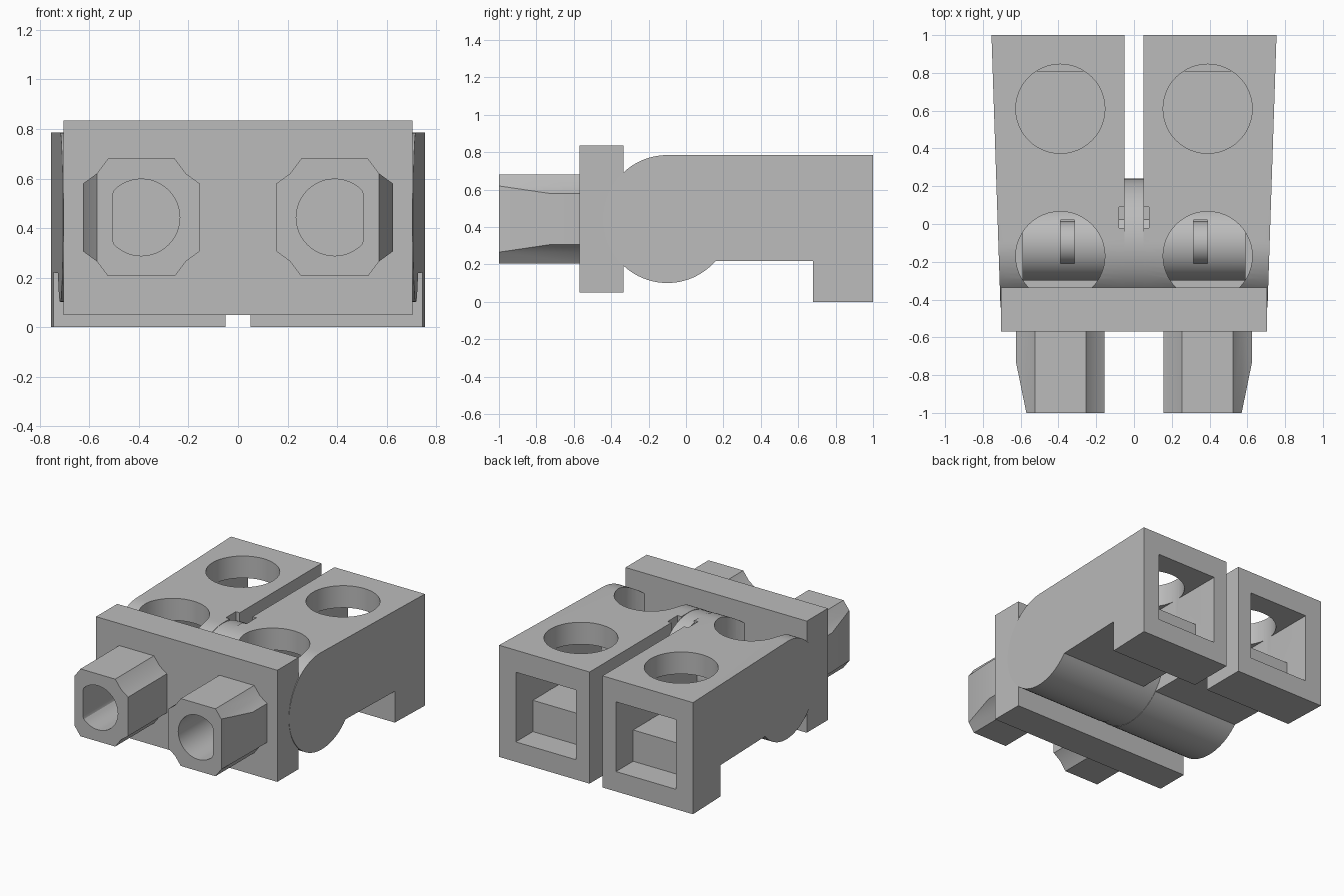
import bpy, bmesh, math

default = bpy.data.objects.get("Cube")
if default:
    bpy.data.objects.remove(default, do_unlink=True)

GREY = (0.5, 0.5, 0.5, 1)
mat = bpy.data.materials.new("plain grey")
mat.use_nodes = True
mat.diffuse_color = GREY
mat.node_tree.nodes["Principled BSDF"].inputs["Base Color"].default_value = GREY

SIDE = 0.39            # sideways centre of each arm and stud
PIVOT = (-0.1, 0.443)  # hinge axis in y, z
RADIUS = 0.342
PLACE = {"x": lambda u, v, t: (t, u, v),
         "y": lambda u, v, t: (u, t, v),
         "z": lambda u, v, t: (u, v, t)}


def arc(centre, r, start=0, end=360, n=48):
    steps = n if end - start == 360 else n + 1
    angles = [math.radians(start + (end - start) * i / n) for i in range(steps)]
    return [(centre[0] + r * math.cos(a), centre[1] + r * math.sin(a)) for a in angles]


def prism(name, outline, axis, lo, hi):
    """Extrude a flat outline along an axis."""
    bm = bmesh.new()
    ends = [[bm.verts.new(PLACE[axis](u, v, t)) for u, v in outline] for t in (lo, hi)]
    for ring in ends:
        bm.faces.new(ring)
    for i in range(len(outline)):
        j = (i + 1) % len(outline)
        bm.faces.new((ends[0][i], ends[0][j], ends[1][j], ends[1][i]))
    bmesh.ops.recalc_face_normals(bm, faces=bm.faces)
    mesh = bpy.data.meshes.new(name)
    bm.to_mesh(mesh)
    bm.free()
    mesh.materials.append(mat)
    ob = bpy.data.objects.new(name, mesh)
    bpy.context.collection.objects.link(ob)
    return ob


def box(name, x, y, z):
    return prism(name, [(x[0], y[0]), (x[1], y[0]), (x[1], y[1]), (x[0], y[1])], "z", *z)


def apply(ob, mod):
    bpy.ops.object.select_all(action="DESELECT")
    ob.select_set(True)
    bpy.context.view_layer.objects.active = ob
    bpy.ops.object.modifier_apply(modifier=mod.name)


def cut(ob, cutter):
    cutter.hide_render = True
    mod = ob.modifiers.new("cut", "BOOLEAN")
    mod.operation = "DIFFERENCE"
    mod.solver = "EXACT"
    mod.object = cutter
    apply(ob, mod)
    bpy.data.objects.remove(cutter, do_unlink=True)


def mirror(ob):
    mod = ob.modifiers.new("mirror", "MIRROR")
    mod.use_mirror_merge = False
    apply(ob, mod)


def smooth(ob):
    bpy.ops.object.select_all(action="DESELECT")
    ob.select_set(True)
    bpy.context.view_layer.objects.active = ob
    bpy.ops.object.shade_smooth_by_angle(angle=math.radians(25))


# Arms: rounded hinge end, straight body, deep rear foot
profile = arc(PIVOT, RADIUS, 90, 319) + [(0.68, 0.22), (0.68, 0), (1, 0), (1, 0.785)]
arms = prism("arms", profile, "x", 0.05, 0.7)
for v in arms.data.vertices:
    if v.co.x > 0.5:
        v.co.x = 0.707 + 0.033 * (v.co.y + 0.44)
# Stepped square channel from the rear
channel = [(1.1, 0.14), (1.1, 0.63), (-0.1, 0.63), (-0.1, 0.36), (0.81, 0.36), (0.81, 0.14)]
cut(arms, prism("channel", channel, "x", SIDE - 0.234, SIDE + 0.234))
# Round openings in the top
for y in (0.61, -0.17):
    cut(arms, prism("opening", arc((SIDE, y), 0.236), "z", 0.361, 1))
# Small relief beside the centre gap
cut(arms, box("relief", (0, 0.08), (-0.02, 0.09), (0.6, 1)))
mirror(arms)

# Hinge: centre disc, axle with grooves, inner core
disc = prism("hinge_disc", arc(PIVOT, RADIUS - 0.002), "x", -0.052, 0.052)
axle = prism("axle", arc(PIVOT, 0.2), "x", -0.59, 0.59)
for s in (-1, 1):
    xs = sorted((s * 0.315, s * 0.39))
    cut(axle, box("groove", xs, (-0.21, 0.02), (PIVOT[1], 0.8)))
core = prism("axle_core", arc(PIVOT, 0.113), "x", -0.55, 0.55)

# Front plate
plate = box("front_plate", (-0.705, 0.705), (-0.57, -0.335), (0.05, 0.835))

# Studs: notched-corner section with a tapered outer side
quarter = [(0.135, 0.237), (0.18, 0.177), (0.235, 0.137)]
section = []
for sx, sz in ((1, 1), (1, -1), (-1, -1), (-1, 1)):
    pts = quarter if sx * sz > 0 else quarter[::-1]
    section += [(SIDE + sx * u, PIVOT[1] + sz * v) for u, v in pts]
studs = prism("studs", section, "y", -1, -0.56)
cut(studs, prism("taper", [(0.57, -1), (0.559, -1.05), (0.8, -1.05), (0.8, -0.73), (0.625, -0.73)],
                 "z", 0, 1))


def bore(side):
    """Round bore flattened on the outer side."""
    ring = [(side * (SIDE + min(u, 0.115)), PIVOT[1] + v) for u, v in arc((0, 0), 0.155)]
    return prism("bore", ring, "y", -1.1, -0.45)


cut(studs, bore(1))
for s in (-1, 1):
    cut(plate, bore(s))
mirror(studs)

for part in (arms, disc, axle, core, plate, studs):
    smooth(part)
